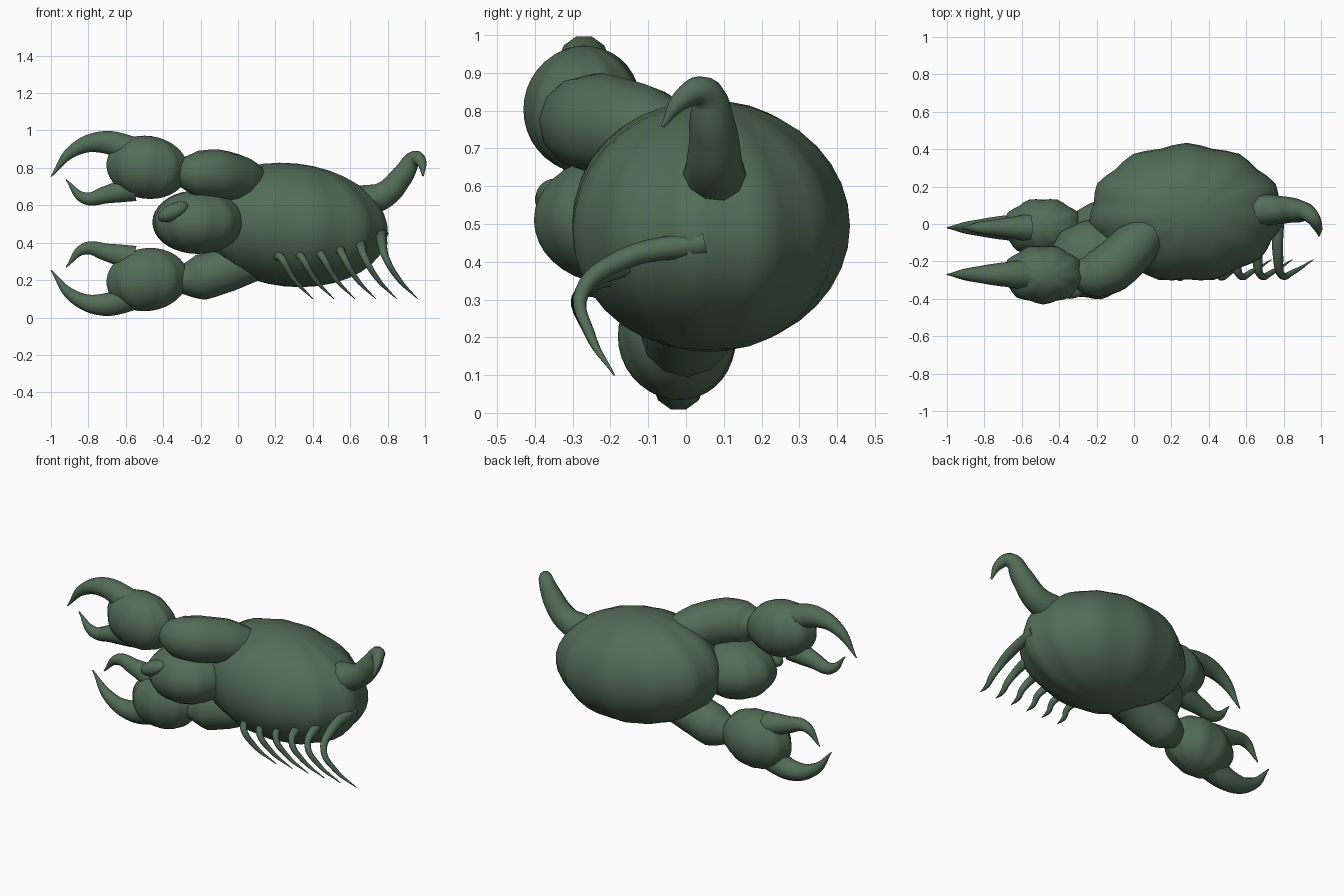
import bpy, bmesh, math
from mathutils import Matrix, Vector

cube = bpy.data.objects.get("Cube")
if cube:
    bpy.data.objects.remove(cube, do_unlink=True)

shell = bpy.data.materials.new("dark green shell")
shell.use_nodes = True
colour = (0.085, 0.15, 0.095, 1)
shell.diffuse_color = colour
shell.node_tree.nodes["Principled BSDF"].inputs["Base Color"].default_value = colour


def finish(obj):
    obj.data.materials.clear()
    obj.data.materials.append(shell)
    bpy.ops.object.select_all(action="DESELECT")
    obj.select_set(True)
    bpy.context.view_layer.objects.active = obj
    bpy.ops.object.shade_smooth_by_angle(angle=math.radians(50))


def blob(name, centre, size, lobes=0, depth=0.0, tilt=0.0):
    """Ellipsoid with soft ridges running from pole to pole."""
    bm = bmesh.new()
    bmesh.ops.create_uvsphere(bm, u_segments=max(lobes * 4, 16), v_segments=18, radius=1)
    for v in bm.verts:
        ridge = 1 + depth * math.cos(lobes * math.atan2(v.co.y, v.co.x) + math.pi / 2)
        v.co.x *= ridge
        v.co.y *= ridge
    place = Matrix.Translation(centre) @ Matrix.Rotation(math.radians(tilt), 4, "Y")
    bm.transform(place @ Matrix.Diagonal(Vector((*size, 1))))
    mesh = bpy.data.meshes.new(name)
    bm.to_mesh(mesh)
    bm.free()
    obj = bpy.data.objects.new(name, mesh)
    bpy.context.collection.objects.link(obj)
    finish(obj)


def tube(name, points, sides=3):
    """Tapered round tube through (x, y, z, radius) points."""
    curve = bpy.data.curves.new(name, "CURVE")
    curve.dimensions = "3D"
    curve.bevel_depth = 1
    curve.bevel_resolution = sides
    curve.use_fill_caps = True
    curve.resolution_u = 6
    spline = curve.splines.new("BEZIER")
    spline.bezier_points.add(len(points) - 1)
    for knot, (x, y, z, r) in zip(spline.bezier_points, points):
        knot.co = (x, y, z)
        knot.radius = r
        knot.handle_left_type = knot.handle_right_type = "AUTO"
    obj = bpy.data.objects.new(name, curve)
    bpy.context.collection.objects.link(obj)
    bpy.ops.object.select_all(action="DESELECT")
    obj.select_set(True)
    bpy.context.view_layer.objects.active = obj
    bpy.ops.object.convert(target="MESH")
    finish(bpy.context.view_layer.objects.active)


# Body, head and eye
blob("body", (0.28, 0.06, 0.495), (0.515, 0.365, 0.33), 11, 0.025, 6)
blob("head", (-0.215, -0.19, 0.51), (0.24, 0.21, 0.17), 10, 0.025)
blob("eye", (-0.345, -0.345, 0.565), (0.09, 0.055, 0.045), tilt=-25)

# Two arms that end in pincers, mirrored above and below the head
MID = 0.503
for name, y, s in (("upper", -0.27, 1), ("lower", -0.02, -1)):
    blob(name + "_palm", (-0.485, y, MID + s * 0.3), (0.215, 0.155, 0.168), 9, 0.035, 8 * s)
    tube(name + "_long_finger", [(-0.55, y, MID + s * 0.38, 0.085), (-0.72, y, MID + s * 0.435, 0.062),
                                 (-0.88, y, MID + s * 0.39, 0.036), (-1.0, y, MID + s * 0.25, 0.003)])
    tube(name + "_short_finger", [(-0.56, y, MID + s * 0.19, 0.075), (-0.7, y, MID + s * 0.155, 0.05),
                                  (-0.82, y, MID + s * 0.135, 0.033), (-0.92, y, MID + s * 0.235, 0.003)])
tube("upper_arm", [(0.1, -0.02, 0.7, 0.1), (0.0, -0.12, 0.74, 0.13), (-0.12, -0.23, 0.765, 0.135),
                   (-0.22, -0.27, 0.77, 0.122), (-0.32, -0.27, 0.78, 0.07)], 4)
tube("lower_arm", [(0.1, 0.02, 0.3, 0.1), (-0.05, 0.0, 0.26, 0.12), (-0.2, 0.0, 0.215, 0.122),
                   (-0.32, -0.01, 0.2, 0.07)], 4)

# Hooked tail
tube("tail", [(0.66, 0.075, 0.62, 0.09), (0.78, 0.075, 0.655, 0.075), (0.88, 0.07, 0.76, 0.062),
              (0.945, 0.045, 0.85, 0.042), (0.98, -0.01, 0.83, 0.028), (0.99, -0.062, 0.758, 0.005)])

# Six thin curved legs in a row
for i in range(6):
    x = 0.21 + i * 0.112
    root = 0.36 + i * 0.018
    tube(f"leg_{i + 1}", [(x, 0.05, root, 0.034), (x, -0.17, root - 0.045, 0.028),
                          (x + 0.02, -0.275, 0.32, 0.02), (x + 0.085, -0.255, 0.21, 0.014),
                          (x + 0.19, -0.19, 0.1, 0.002)], 2)
